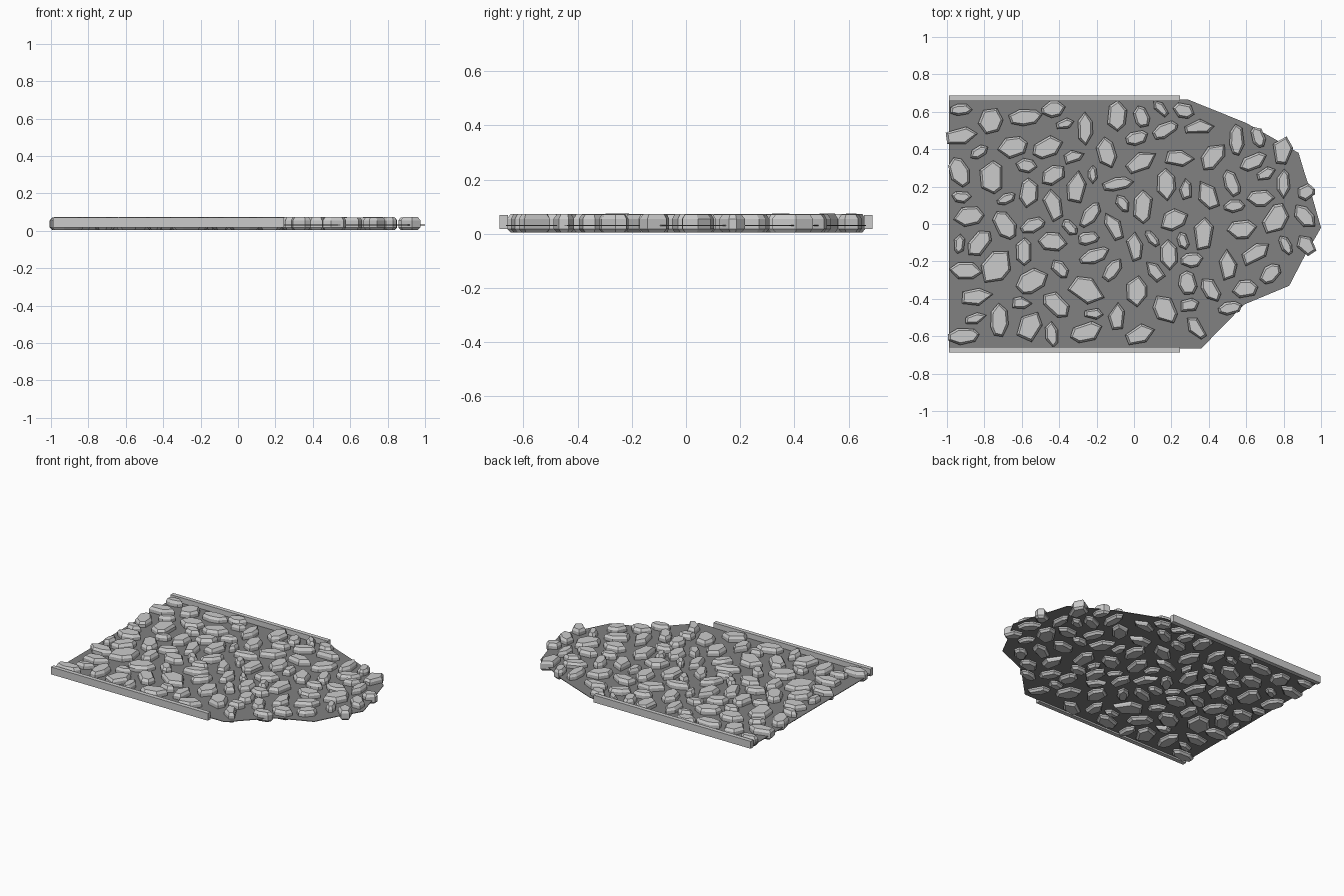
import bpy, bmesh, math, random
from mathutils import Vector

if "Cube" in bpy.data.objects:
    bpy.data.objects.remove(bpy.data.objects["Cube"])

random.seed(11)


def grey(name, v):
    m = bpy.data.materials.new(name)
    m.diffuse_color = (v, v, v, 1)
    m.use_nodes = True
    m.node_tree.nodes["Principled BSDF"].inputs["Base Color"].default_value = m.diffuse_color
    return m


def finish(name, bm, mat=None):
    bmesh.ops.recalc_face_normals(bm, faces=bm.faces)
    me = bpy.data.meshes.new(name)
    bm.to_mesh(me)
    bm.free()
    ob = bpy.data.objects.new(name, me)
    bpy.context.collection.objects.link(ob)
    if mat:
        me.materials.append(mat)
    return ob


def loft(bm, rings):
    """Closed solid through rings of equal point count."""
    vs = [[bm.verts.new(p) for p in r] for r in rings]
    n = len(vs[0])
    for a, b in zip(vs, vs[1:]):
        for i in range(n):
            bm.faces.new((a[i], a[(i + 1) % n], b[(i + 1) % n], b[i]))
    bm.faces.new(vs[0][::-1])
    bm.faces.new(vs[-1])


# Mortar bed with a broken right end
outline = [(-.99, -.665), (.36, -.665), (.59, -.43), (.83, -.33), (.91, -.176),
           (1.0, -.02), (.94, .19), (.91, .28), (.88, .38), (.76, .45),
           (.60, .54), (.29, .665), (-.99, .665)]
bm = bmesh.new()
loft(bm, [[(x, y, z) for x, y in outline] for z in (.029, .033)])
finish("mortar_bed", bm, grey("dark_mortar", .22))

# Kerbs along both long sides
for side, name in ((-1, "front_kerb"), (1, "back_kerb")):
    bm = bmesh.new()
    rect = [(-.99, .658), (.245, .658), (.245, .688), (-.99, .688)]
    loft(bm, [[(x, side * y, z) for x, y in rect] for z in (.018, .07)])
    finish(name, bm)

# Large and edge stones: x, y, length, width, angle
stones = [
    (-.765, .25, .18, .12, 90), (-.765, .55, .15, .12, 70), (-.92, .47, .17, .09, 10),
    (-.58, .57, .18, .09, 5), (-.43, .615, .13, .09, 10), (-.26, .51, .18, .08, 90),
    (.04, .575, .12, .08, 110), (.35, .52, .16, .08, 10), (.265, .605, .12, .08, -15),
    (.55, .45, .17, .08, 90), (.795, .395, .15, .11, 85), (.92, .17, .10, .08, 30),
    (.92, -.11, .12, .09, 130), (.80, .215, .16, .07, 90), (.515, -.45, .13, .07, 10),
    (.73, -.265, .13, .09, 40), (.285, -.315, .13, .10, 100), (.015, -.36, .17, .11, 90),
    (-.25, -.355, .20, .14, -20), (-.735, -.23, .21, .14, 50), (-.90, -.25, .18, .09, 0),
    (-.91, -.60, .17, .09, 5), (-.555, -.54, .16, .12, 65), (-.255, -.58, .18, .10, 15),
    (.035, -.59, .16, .10, 25), (.33, -.555, .14, .08, 130), (-.21, -.17, .17, .08, 20),
    (.52, .22, .15, .08, 110), (-.085, .215, .17, .07, 10)]


def ring_points(s, n=12):
    x, y, l, w, d = s
    c, k = math.cos(math.radians(d)), math.sin(math.radians(d))
    out = []
    for i in range(n):
        t = math.tau * i / n
        u, v = math.cos(t) * l / 2, math.sin(t) * w / 2
        out.append((x + u * c - v * k, y + u * k + v * c))
    return out


def hits(s, pts, gap):
    x, y, l, w, d = s
    c, k = math.cos(math.radians(d)), math.sin(math.radians(d))
    for px, py in pts:
        a, b = px - x, py - y
        u, v = (a * c + b * k) / (l / 2 + gap), (b * c - a * k) / (w / 2 + gap)
        if u * u + v * v < 1:
            return True
    return False


def inside(x, y):
    return all((bx - ax) * (y - ay) - (by - ay) * (x - ax) > -.004
               for (ax, ay), (bx, by) in zip(outline, outline[1:] + outline[:1]))


# Scatter the smaller stones into the remaining gaps, big ones first
rings = [ring_points(s) for s in stones]
for size, gap, tries in ((.17, .026, 4000), (.145, .022, 6000), (.12, .018, 8000), (.105, .015, 8000)):
    for _ in range(tries):
        if len(stones) >= 114:
            break
        l = size * random.uniform(.93, 1.07)
        s = (random.uniform(-.95, .95), random.uniform(-.63, .63), l,
             l * random.uniform(.5, .68), random.choice((0, 10, 25, 50, 90, 110, 130)) + random.uniform(-8, 8))
        near = [i for i, o in enumerate(stones) if math.hypot(o[0] - s[0], o[1] - s[1]) < .22]
        if any(math.hypot(stones[i][0] - s[0], stones[i][1] - s[1]) < .075 for i in near):
            continue
        pts = ring_points(s)
        if not all(inside(*p) for p in pts):
            continue
        if any(hits(stones[i], pts, gap) or hits(s, rings[i], gap) for i in near):
            continue
        stones.append(s)
        rings.append(pts)

# Faceted stones: chamfered above and below, with irregular outlines
bm = bmesh.new()
for x, y, l, w, d in stones:
    n = random.choice((5, 6, 6, 7))
    c, k = math.cos(math.radians(d)), math.sin(math.radians(d))
    flat = []
    for i in range(n):
        t = math.tau * (i + random.uniform(-.22, .22)) / n
        flat.append(Vector((math.cos(t) * l * .5, math.sin(t) * w * .5)))
    us, vs = [p.x for p in flat], [p.y for p in flat]
    for p in flat:  # fit to the stated length and width
        p.x = ((p.x - min(us)) / (max(us) - min(us)) - .5) * l
        p.y = ((p.y - min(vs)) / (max(vs) - min(vs)) - .5) * w
    top = .074 - random.uniform(0, .003)
    layers = []
    for z, inset in ((.004, .013), (.018, 0), (.055, 0), (top, .012)):
        fu, fv = 1 - 2 * inset / l, 1 - 2 * inset / w
        layers.append([(x + p.x * fu * c - p.y * fv * k,
                        y + p.x * fu * k + p.y * fv * c, z) for p in flat])
    loft(bm, layers)
finish("paving_stones", bm)
